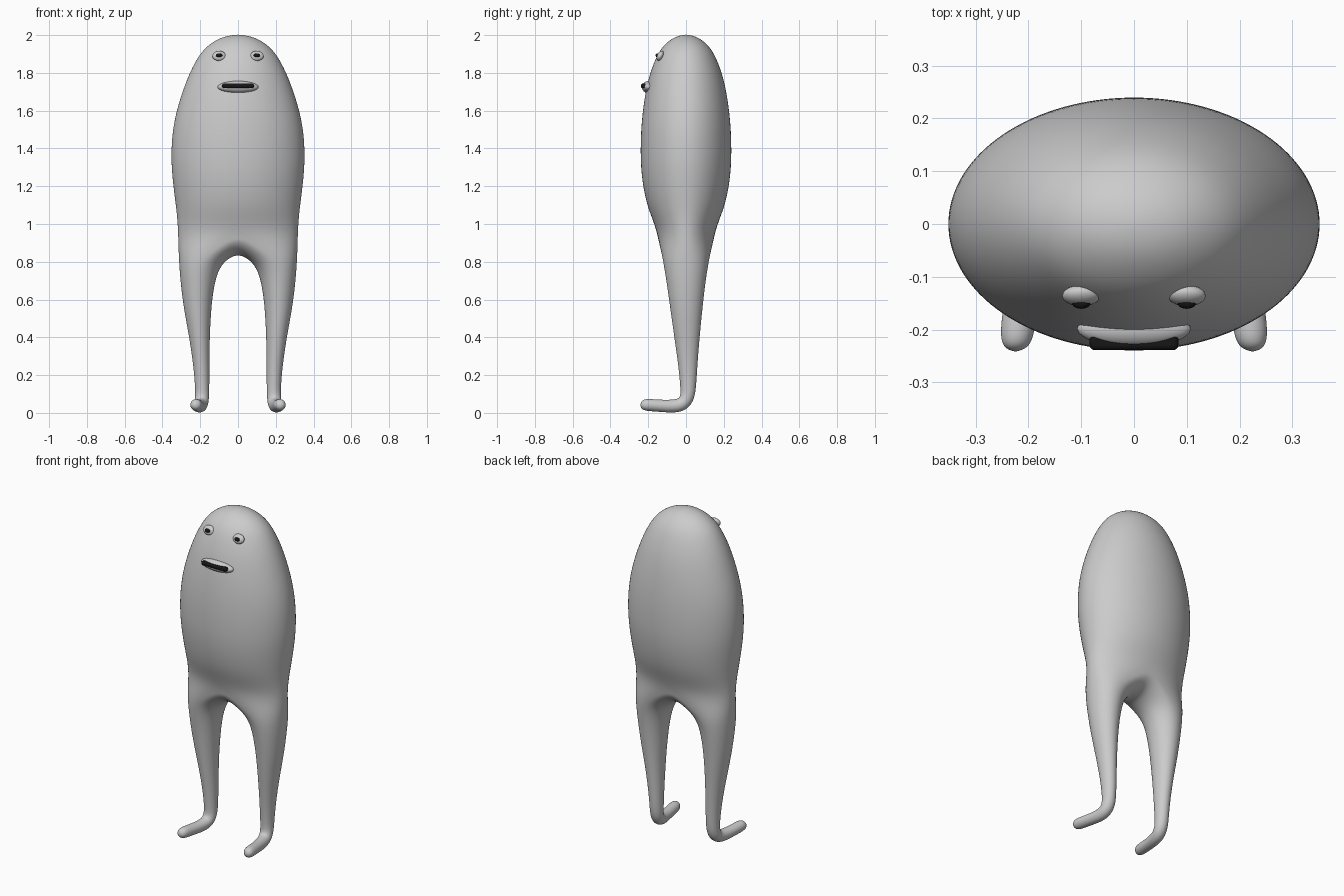
import bpy, bmesh, math
from mathutils import Vector

if "Cube" in bpy.data.objects:
    bpy.data.objects.remove(bpy.data.objects["Cube"])

SEG = 32            # points round a full ring
HALF = SEG // 2


def material(name, color):
    m = bpy.data.materials.new(name)
    m.diffuse_color = (*color, 1)
    m.use_nodes = True
    m.node_tree.nodes["Principled BSDF"].inputs["Base Color"].default_value = m.diffuse_color
    return m


GREY = material("pale_grey", (0.6, 0.6, 0.6))
BLACK = material("black", (0.008, 0.008, 0.008))


def angle(i):
    return -math.pi / 2 + 2 * math.pi * i / SEG


def bridge(bm, a, b, closed):
    n = len(a)
    for i in range(n if closed else n - 1):
        j = (i + 1) % n
        bm.faces.new((a[i], a[j], b[j], b[i]))


def fan(bm, ring, tip, closed):
    n = len(ring)
    for i in range(n if closed else n - 1):
        bm.faces.new((ring[i], ring[(i + 1) % n], tip))


bm = bmesh.new()

# Torso half: height, half width, half depth
torso = [(1.997, .05, .038), (1.983, .1, .072), (1.95, .155, .115), (1.9, .205, .152),
         (1.8, .258, .192), (1.7, .296, .215), (1.6, .327, .23), (1.5, .347, .239),
         (1.4, .355, .242), (1.3, .354, .24), (1.2, .344, .229), (1.1, .331, .207),
         (1.03, .323, .18), (.96, .319, .155)]
rings = []
for z, rx, ry in torso:
    ring = []
    for i in range(HALF + 1):
        x = 0 if i in (0, HALF) else rx * math.cos(angle(i))
        ring.append(bm.verts.new((x, ry * math.sin(angle(i)), z)))
    rings.append(ring)
fan(bm, rings[0], bm.verts.new((0, 0, 2.003)), False)
for a, b in zip(rings, rings[1:]):
    bridge(bm, a, b, False)

# Crotch arch closes the lowest half ring into the top of one leg
arch = [bm.verts.new((0, .155 * math.sin(angle(i)), .96 - .12 * abs(math.cos(angle(i)))))
        for i in range(HALF + 1, SEG)]
top_ring = rings[-1] + arch

# Leg: outer z, inner z, inner x, outer x, half depth, centre y
leg = [(.83, .77, .1, .314, .12, 0), (.7, .67, .128, .306, .102, 0),
       (.55, .55, .142, .287, .085, .002), (.4, .4, .15, .258, .067, .005),
       (.25, .25, .151, .236, .05, .01), (.14, .14, .152, .227, .042, .012)]
points = []
for zo, zi, xi, xo, ry, cy in leg:
    points.append([Vector(((xi + xo) / 2 + (xo - xi) / 2 * math.cos(angle(i)),
                           cy + ry * math.sin(angle(i)),
                           (zo + zi) / 2 + (zo - zi) / 2 * math.cos(angle(i))))
                   for i in range(SEG)])

# Rounded blend between arch and leg
blend = []
for i in range(SEG):
    p, q = top_ring[i].co, points[0][i]
    k = .5 if i <= HALF else .5 - .2 * abs(math.cos(angle(i)))
    blend.append(Vector(((p.x + q.x) / 2, (p.y + q.y) / 2, p.z + (q.z - p.z) * k)))
points.insert(0, blend)

# Foot: centre, half width, half height, forward tilt
foot = [(.19, .008, .085, .037, .039, 20), (.193, -.012, .051, .036, .037, 50),
        (.198, -.045, .037, .035, .036, 80), (.207, -.1, .035, .033, .033, 90),
        (.217, -.17, .04, .033, .032, 95), (.222, -.215, .043, .032, .032, 95),
        (.224, -.235, .044, .022, .022, 95)]
for cx, cy, cz, rx, rv, tilt in foot:
    a = math.radians(tilt)
    points.append([Vector((cx + rx * math.cos(angle(i)),
                           cy + rv * math.sin(angle(i)) * math.cos(a),
                           cz - rv * math.sin(angle(i)) * math.sin(a)))
                   for i in range(SEG)])
prev = top_ring
for pts in points:
    ring = [bm.verts.new(p) for p in pts]
    bridge(bm, prev, ring, True)
    prev = ring
fan(bm, prev, bm.verts.new((.225, -.243, .044)), True)

bmesh.ops.recalc_face_normals(bm, faces=bm.faces)
for f in bm.faces:
    f.smooth = True
mesh = bpy.data.meshes.new("body")
bm.to_mesh(mesh)
bm.free()
mesh.materials.append(GREY)
body = bpy.data.objects.new("body", mesh)
bpy.context.collection.objects.link(body)
mirror = body.modifiers.new("mirror", 'MIRROR')
mirror.use_clip = True
sub = body.modifiers.new("smooth", 'SUBSURF')
sub.levels = sub.render_levels = 2


def blob(name, loc, size, mat, tilt=0):
    bpy.ops.mesh.primitive_uv_sphere_add(segments=24, ring_count=12, radius=1, location=loc,
                                         rotation=(math.radians(tilt), 0, 0))
    o = bpy.context.object
    o.name = name
    o.scale = size
    o.data.materials.append(mat)
    bpy.ops.object.shade_smooth()
    return o


# Eyes: a low lid bump with a dark pupil
for side, s in (("left", -1), ("right", 1)):
    blob(side + "_eyelid", (s * .1, -.136, 1.89), (.036, .018, .028), GREY, -25)
    blob(side + "_eye", (s * .1, -.149, 1.892), (.018, .012, .011), BLACK, -25)

# Mouth: raised lips with a dark rounded slot
blob("lips", (0, -.198, 1.725), (.108, .036, .032), GREY)
bpy.ops.mesh.primitive_cube_add(size=1, location=(0, -.224, 1.731))
mouth = bpy.context.object
mouth.name = "mouth"
mouth.scale = (.168, .03, .024)
bpy.ops.object.transform_apply(location=False, rotation=False, scale=True)
mouth.data.materials.append(BLACK)
bevel = mouth.modifiers.new("round", 'BEVEL')
bevel.width = .009
bevel.segments = 3
bpy.ops.object.shade_smooth_by_angle()
